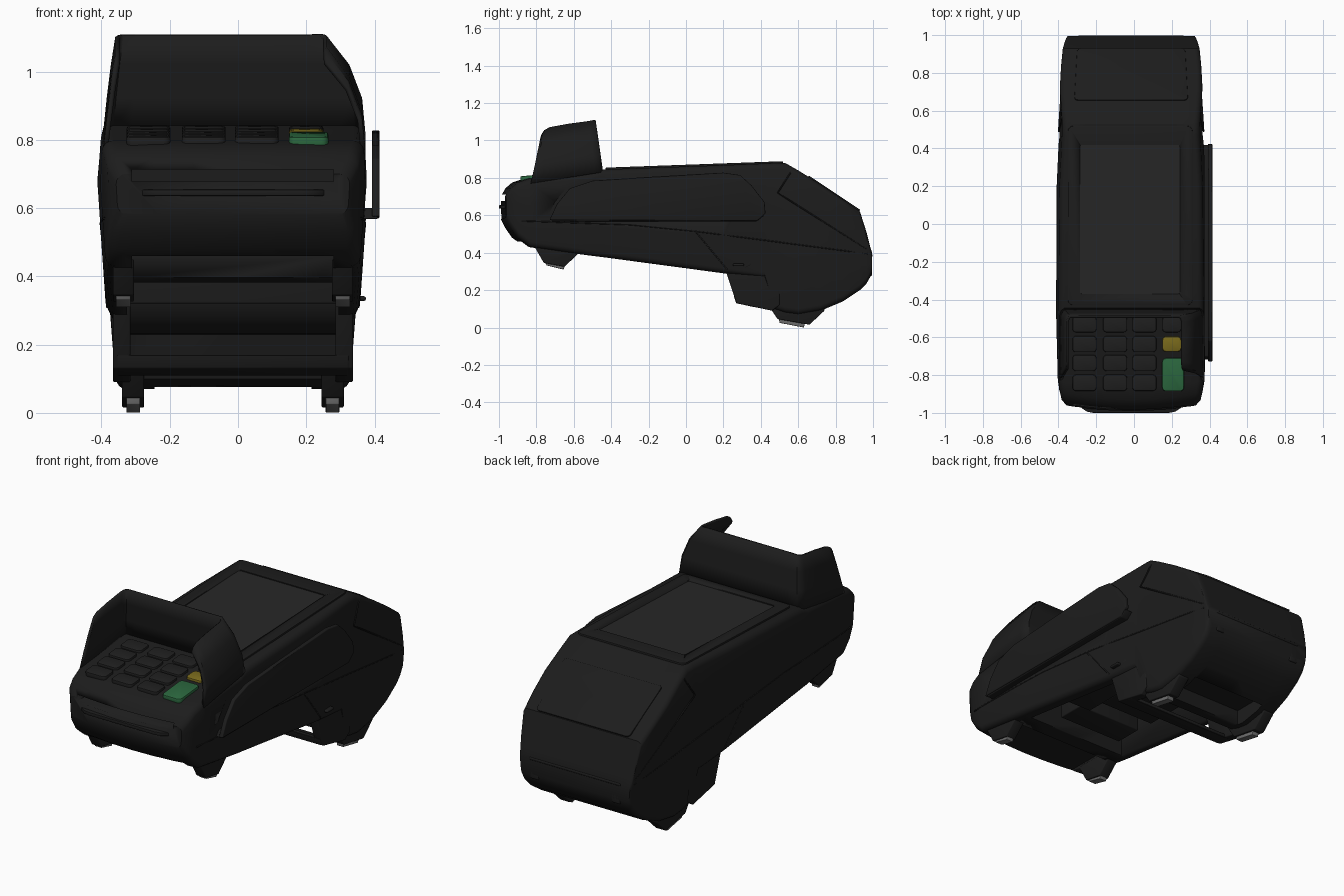
import bpy, bmesh, math
from mathutils import Vector

if "Cube" in bpy.data.objects:
    bpy.data.objects.remove(bpy.data.objects["Cube"])

CX = -0.015  # body centre line (the swipe rail sits on the right)


def material(name, r, g, b):
    m = bpy.data.materials.new(name)
    m.diffuse_color = (r, g, b, 1)
    m.use_nodes = True
    m.node_tree.nodes["Principled BSDF"].inputs["Base Color"].default_value = m.diffuse_color
    return m


BLACK = material("black_plastic", 0.012, 0.012, 0.012)
DARK = material("key_grey", 0.014, 0.014, 0.014)
GLASS = material("screen_grey", 0.02, 0.02, 0.02)
GREEN = material("green", 0.025, 0.14, 0.05)
YELLOW = material("yellow", 0.2, 0.15, 0.012)
RUBBER = material("rubber_grey", 0.16, 0.16, 0.16)


def finish(name, bm, mat=BLACK, bevel=0, segs=3):
    bmesh.ops.recalc_face_normals(bm, faces=bm.faces)
    me = bpy.data.meshes.new(name)
    bm.to_mesh(me)
    bm.free()
    ob = bpy.data.objects.new(name, me)
    bpy.context.collection.objects.link(ob)
    me.materials.append(mat)
    bpy.context.view_layer.objects.active = ob
    bpy.ops.object.select_all(action='DESELECT')
    ob.select_set(True)
    if bevel:
        b = ob.modifiers.new("bevel", 'BEVEL')
        b.width, b.segments, b.limit_method = bevel, segs, 'ANGLE'
        bpy.ops.object.modifier_apply(modifier="bevel")
    bpy.ops.object.shade_smooth_by_angle(angle=math.radians(30))
    return ob


def box(name, loc, size, mat=BLACK, bevel=0.006):
    bm = bmesh.new()
    bmesh.ops.create_cube(bm, size=1)
    bmesh.ops.scale(bm, vec=size, verts=bm.verts)
    ob = finish(name, bm, mat, bevel)
    ob.location = loc
    return ob


def slab(name, w, d, r, h, loc, tilt=0.0, mat=BLACK, edge=0.003):
    """Rounded rectangle plate, centred, tilted about x."""
    bm = bmesh.new()
    pts = []
    for i, (sx, sy) in enumerate([(1, 1), (-1, 1), (-1, -1), (1, -1)]):
        for k in range(5):
            a = math.pi / 2 * (i + k / 4)
            pts.append((sx * (w / 2 - r) + r * math.cos(a), sy * (d / 2 - r) + r * math.sin(a)))
    lo, hi = ([bm.verts.new((x, y, z)) for x, y in pts] for z in (-h / 2, h / 2))
    bm.faces.new(lo)
    bm.faces.new(hi)
    for i in range(len(pts)):
        j = (i + 1) % len(pts)
        bm.faces.new((lo[i], lo[j], hi[j], hi[i]))
    ob = finish(name, bm, mat, edge, 2)
    ob.location, ob.rotation_euler.x = loc, tilt
    return ob


def prism(name, yz, x0, x1, mat=BLACK, bevel=0.005):
    """Side-view profile extruded along x."""
    bm = bmesh.new()
    f = bm.faces.new([bm.verts.new((x0, y, z)) for y, z in yz])
    new = bmesh.ops.extrude_face_region(bm, geom=[f])["geom"]
    bmesh.ops.translate(bm, vec=(x1 - x0, 0, 0), verts=[v for v in new if isinstance(v, bmesh.types.BMVert)])
    return finish(name, bm, mat, bevel)


def cut(ob, cutter):
    cutter.hide_render = True
    bpy.context.view_layer.update()
    bpy.context.view_layer.objects.active = ob
    m = ob.modifiers.new("cut", 'BOOLEAN')
    m.object, m.operation, m.solver = cutter, 'DIFFERENCE', 'EXACT'
    bpy.ops.object.modifier_apply(modifier="cut")
    bpy.data.objects.remove(cutter)


# Body: stations of (y, bottom z, top z, half width)
ST = [(-.99, .58, .70, .345), (-.965, .53, .745, .368), (-.93, .48, .775, .38), (-.86, .43, .798, .392),
      (-.5, .383, .828, .4), (-.45, .377, .845, .4), (.2, .29, .868, .398), (.42, .265, .877, .388),
      (.47, .1, .879, .386), (.53, .08, .88, .385), (.6, .07, .84, .383), (.72, .09, .765, .38),
      (.84, .14, .685, .375), (.93, .2, .62, .37), (.965, .235, .51, .366), (.985, .27, .43, .363),
      (.995, .3, .4, .358)]


def at(y, col):
    for a, b in zip(ST, ST[1:]):
        if a[0] <= y <= b[0]:
            return a[col] + (b[col] - a[col]) * (y - a[0]) / (b[0] - a[0])
    return ST[-1 if y > 0 else 0][col]


def taper(z):
    return 1 - 0.4 * max(0, z - .72) - 0.17 * max(0, .72 - z)


def section(y, zb, zt, hw):
    r = min(.03, (zt - zb) * .3)
    half = [(f * (hw - r), zt) for f in (0, .35, .7)]
    half += [(hw - r + r * math.sin(a), zt - r + r * math.cos(a)) for a in [k * math.pi / 8 for k in range(5)]]
    half += [(hw, zt - r + (zb - zt + 2 * r) * f) for f in (.33, .67)]
    half += [(hw - r + r * math.cos(a), zb + r - r * math.sin(a)) for a in [k * math.pi / 8 for k in range(5)]]
    half += [(f * (hw - r), zb) for f in (.7, .35, 0)]
    ring = half + [(-x, z) for x, z in reversed(half[1:-1])]
    bow = .04 * min(1, max(0, (-.7 - y) / .2))
    return [(CX + x * taper(z), y + bow * (x / .4) ** 2, z) for x, z in ring]


bm = bmesh.new()
rings = [[bm.verts.new(p) for p in section(*s)] for s in ST]
for a, b in zip(rings, rings[1:]):
    for i in range(len(a)):
        j = (i + 1) % len(a)
        bm.faces.new((a[i], a[j], b[j], b[i]))
bm.faces.new(rings[0])
bm.faces.new(rings[-1])
body = finish("body", bm)

# Underside cavity, recesses, card slot and swipe groove
cut(body, box("cavity_cutter", (CX, -.03, .36), (.62, .92, .4), bevel=0))
cut(body, box("front_recess_cutter", (CX, -.79, .36), (.59, .38, .2), bevel=0))
cut(body, box("back_recess_cutter", (CX, .66, .05), (.46, .2, .22), bevel=0))
cut(body, box("slot_cutter", (CX, -.97, .695), (.59, .2, .035), bevel=0))
RAIL = [(-.73, .575), (-.69, .66), (-.62, .745), (-.5, .785), (-.2, .805), (.2, .828), (.29, .815),
        (.35, .76), (.42, .67), (.425, .61), (.38, .57)]
cut(body, prism("groove_cutter", [(y * 1.02 + .003, z + .012) for y, z in RAIL], .372, .5, bevel=0))

# Swipe rail with the floor of its groove
prism("swipe_rail", RAIL, .392, .415)
prism("swipe_floor", [(-.72, .568), (-.7, .6), (.42, .6), (.38, .568)], .34, .41)
slab("card_lip", .58, .2, .09, .018, (CX, -.9, .645))

# Screen with raised bezel
tilt = math.atan2(.035, .97)
bezel = slab("screen_bezel", .66, .95, .03, .03, (-.02, .045, .857), tilt)
cut(bezel, slab("bezel_cutter", .53, .79, .012, .2, (-.022, .025, .857), tilt, edge=0))
slab("screen", .53, .79, .012, .02, (-.022, .025, .856), tilt, GLASS, 0)

# Keypad
ROWS = (-.53, -.635, -.735, -.84)


def key(name, x, y, w, d, mat=DARK):
    slab(name, w, d, .02, .034, (x, y, at(y, 2) - .004), .09, mat, .006)


for y in ROWS:
    for x in (-.262, -.1, .055):
        key("key", x, y, .128, .086)
key("cancel_key", .2, ROWS[0], .1, .086)
key("clear_key", .2, ROWS[1], .1, .08, YELLOW)
key("enter_key", .207, -.797, .115, .175, GREEN)

# Privacy shield: U-shaped wall, right wing leaning inwards
LEVELS = [(-.388, .366, 0), (-.378, .357, .35), (-.366, .32, .7), (-.353, .255, 1)]
wing = [(0, 1.025), (.05, 1.05), (.15, 1.067), (.5, 1.085), (.9, 1.1)]
path = [(0, t, z) for t, z in wing] + [(.01, .97, 1.105), (.025, 1, 1.108), (.1, 1, 1.108), (.9, 1, 1.108),
        (.975, 1, 1.108), (.99, .97, 1.105)] + [(1, t, z) for t, z in reversed(wing)]
bm = bmesh.new()
grid = []
for xl, xr, u in LEVELS:
    yf, yb = -.83 + .06 * u, -.45 - .04 * u
    grid.append([bm.verts.new((xl + (xr - xl) * s, yf + (yb - yf) * t, (.77 + .06 * t) * (1 - u) + zt * u))
                 for s, t, zt in path])
for a, b in zip(grid, grid[1:]):
    for i in range(len(path) - 1):
        bm.faces.new((a[i], a[i + 1], b[i + 1], b[i]))
shield = finish("privacy_shield", bm)
sol = shield.modifiers.new("thickness", 'SOLIDIFY')
sol.thickness, sol.offset = .014, 0

# Printer lid and tear bar at the back
slope = -math.atan2(.22, .33)
lid = slab("printer_lid", .57, .33, .02, .016, (CX, .79, .714), slope)
for v in lid.data.vertices:
    v.co.x *= 1.03 - .16 * v.co.y
box("tear_bar", (CX, .988, .385), (.56, .02, .016))
for s in (-1, 1):
    box("lid_hinge", (CX + s * .25, .975, .3), (.05, .04, .05))

# Paper roll housing and parts inside the cavity
bm = bmesh.new()
bmesh.ops.create_cone(bm, cap_ends=True, segments=40, radius1=.13, radius2=.13, depth=.63)
roll = finish("roll_housing", bm)
roll.location, roll.rotation_euler.y = (CX, .42, .36), math.pi / 2
box("battery_block", (CX - .1, -.02, .5), (.34, .36, .14))
box("connector_block", (CX + .19, -.1, .48), (.16, .3, .18))
box("cable_block", (CX - .05, -.36, .49), (.4, .16, .14))
box("cavity_rib", (CX, .2, .44), (.62, .02, .24))

# Stand cheeks, feet and rubber pads on both sides
for s in (-1, 1):
    prism("stand_cheek", [(.19, .37), (.27, .13), (.46, .09), (.5, .12), (.5, .37)], CX + s * .3, CX + s * .352)
    prism("front_foot", [(-.82, .45), (-.76, .345), (-.65, .325), (-.56, .41), (-.56, .45)],
          CX + s * .29, CX + s * .352)
    prism("front_pad", [(-.755, .36), (-.745, .332), (-.655, .31), (-.645, .34)], CX + s * .3, CX + s * .343, RUBBER, .003)
    prism("back_foot", [(.44, .12), (.49, .045), (.66, .015), (.74, .09), (.74, .14), (.46, .16)],
          CX + s * .26, CX + s * .325)
    prism("back_pad", [(.495, .055), (.5, .025), (.63, 0), (.64, .04)], CX + s * .272, CX + s * .312, RUBBER, .003)
prism("stand_crossbar", [(.255, .17), (.268, .13), (.37, .108), (.37, .13), (.29, .148), (.28, .17)], CX - .34, CX + .34)
prism("side_latch", [(.21, .32), (.21, .365), (.35, .365), (.35, .335), (.32, .32)], .3, .352)
box("latch_pin", (.345, .28, .335), (.06, .06, .014))

# Seam lines along both sides
SEAMS = [[(-.88, .57), (-.3, .55), (.05, .515), (.97, .395)], [(.05, .515), (.22, .31)],
         [(.56, .83), (.49, .72), (.965, .42)]]
for s in (-1, 1):
    for line in SEAMS:
        cu = bpy.data.curves.new("side_seam", 'CURVE')
        cu.dimensions, cu.bevel_depth, cu.bevel_resolution = '3D', .004, 1
        pts = [Vector(a).lerp(Vector(b), k / 8) for a, b in zip(line, line[1:]) for k in range(9)]
        sp = cu.splines.new('POLY')
        sp.points.add(len(pts) - 1)
        for p, (y, z) in zip(sp.points, pts):
            p.co = (CX + s * (at(y, 3) * taper(z) - .002), y, z, 1)
        cu.materials.append(BLACK)
        bpy.context.collection.objects.link(bpy.data.objects.new("side_seam", cu))
